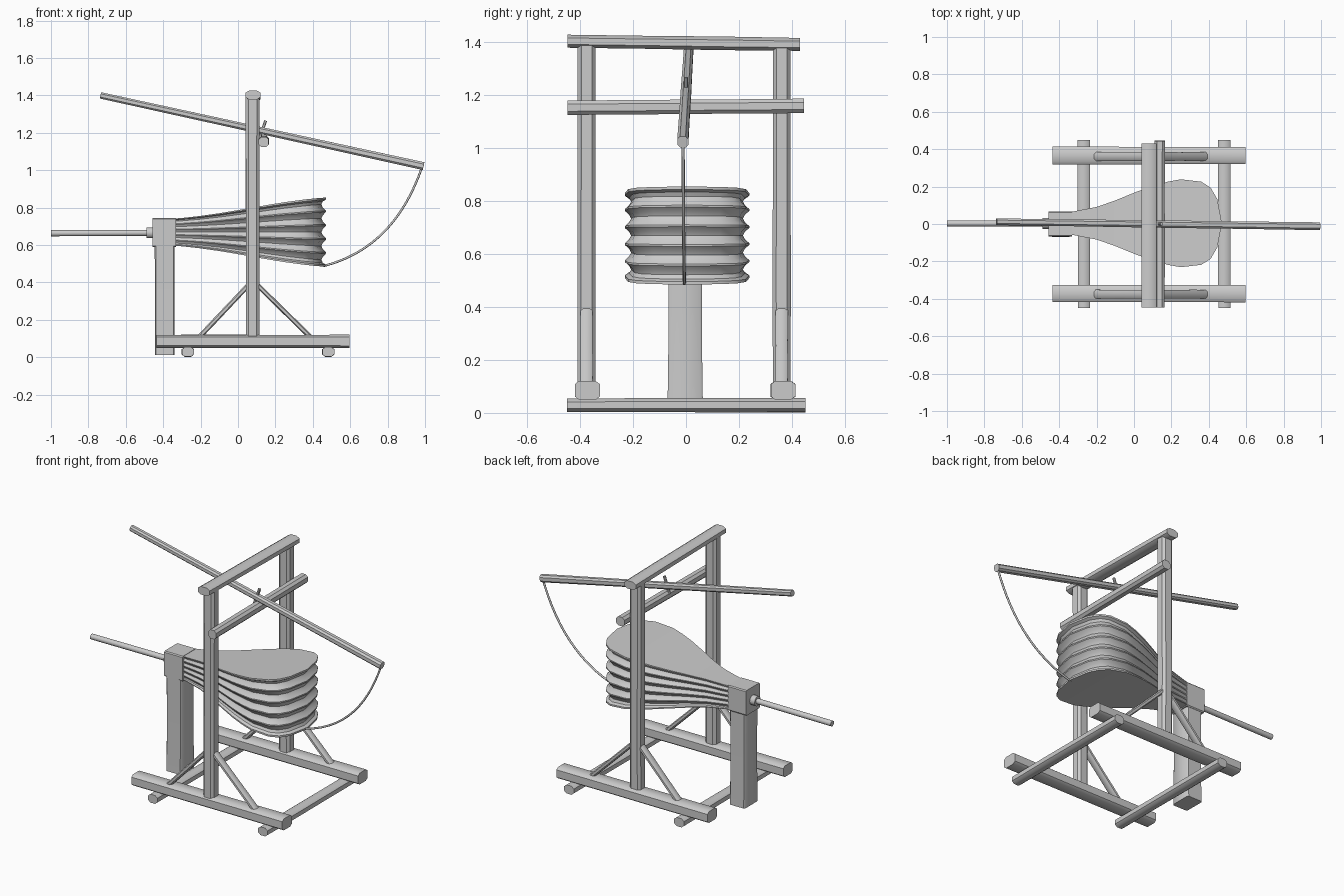
import bpy, bmesh, math, random
from mathutils import Vector

if "Cube" in bpy.data.objects:
    bpy.data.objects.remove(bpy.data.objects["Cube"])

random.seed(4)


def finish(name, bm, angle=40):
    bmesh.ops.recalc_face_normals(bm, faces=bm.faces[:])
    me = bpy.data.meshes.new(name)
    bm.to_mesh(me)
    bm.free()
    me.shade_smooth()
    me.set_sharp_from_angle(angle=math.radians(angle))
    ob = bpy.data.objects.new(name, me)
    bpy.context.collection.objects.link(ob)
    return ob


def skin(bm, rings):
    for a, b in zip(rings, rings[1:]):
        n = len(a)
        for i in range(n):
            j = (i + 1) % n
            bm.faces.new((a[i], a[j], b[j], b[i]))


def log(name, p0, p1, w, h, taper=1.0, cham=0.25, cuts=3, wobble=0.03, up=(0, 0, 1)):
    """Rough-hewn timber: chamfered w x h section run from p0 to p1."""
    p0, p1 = Vector(p0), Vector(p1)
    d = (p1 - p0).normalized()
    side = d.cross(Vector(up)).normalized()
    top = side.cross(d)
    c = 0.5 - cham
    sec = [(.5, -c), (.5, c), (c, .5), (-c, .5), (-.5, c), (-.5, -c), (-c, -.5), (c, -.5)]
    bm = bmesh.new()
    rings = []
    for k in range(cuts + 1):
        t = k / cuts
        s = 1 + (taper - 1) * t
        sw, sh = (s * (1 + random.uniform(-wobble, wobble)) for _ in range(2))
        rings.append([bm.verts.new(p0.lerp(p1, t) + side * u * w * sw + top * v * h * sh)
                      for u, v in sec])
    skin(bm, rings)
    bm.faces.new(rings[0])
    bm.faces.new(rings[-1])
    return finish(name, bm)


def tube(name, pts, radius, res=3):
    cu = bpy.data.curves.new(name, 'CURVE')
    cu.dimensions = '3D'
    cu.bevel_depth = radius
    cu.bevel_resolution = res
    cu.use_fill_caps = True
    sp = cu.splines.new('POLY')
    sp.points.add(len(pts) - 1)
    for p, co in zip(sp.points, pts):
        p.co = (*co, 1)
    ob = bpy.data.objects.new(name, cu)
    bpy.context.collection.objects.link(ob)
    return ob


# Base: two side beams on two cross feet
for s, yb, yp, tag in ((-1, -0.372, -0.375, "front"), (1, 0.366, 0.361, "back")):
    log(f"{tag}_base_beam", (-0.435, yb, 0.085), (0.595, yb, 0.085), 0.092, 0.07, cham=0.17)
    # Upright posts with diagonal braces
    log(f"{tag}_post", (0.078, yp, 0.1), (0.078, yp, 1.39), 0.068, 0.074, up=(1, 0, 0), cham=0.2)
    log(f"{tag}_brace_left", (0.06, yp, 0.39), (-0.205, yp, 0.11), 0.046, 0.026, cuts=4)
    log(f"{tag}_brace_right", (0.10, yp, 0.39), (0.385, yp, 0.11), 0.046, 0.026, cuts=4)
for x, tag in ((-0.268, "left"), (0.483, "right")):
    log(f"{tag}_cross_foot", (x, -0.448, 0.029), (x, 0.45, 0.029), 0.066, 0.052)

# Top beam and lever rest
log("top_beam", (0.08, -0.447, 1.402), (0.08, 0.43, 1.39), 0.08, 0.05)
log("lever_rest", (0.137, -0.447, 1.151), (0.137, 0.445, 1.158), 0.055, 0.055)

# Lever with its pivot pin
log("lever", (-0.735, 0.012, 1.400), (0.992, -0.012, 1.022), 0.036, 0.035, taper=1.18, cuts=4)
log("pivot_pin", (0.148, 0.0, 1.265), (0.112, 0.0, 1.165), 0.016, 0.016, cuts=1, up=(1, 0, 0))

# Rope sagging from the lever end to the bellows
p = [Vector(v) for v in ((0.985, -0.011, 1.02), (0.90, -0.01, 0.77),
                         (0.745, -0.008, 0.56), (0.455, -0.006, 0.487))]
rope = []
for i in range(15):
    t = i / 14
    q = 1 - t
    rope.append(p[0]*q**3 + p[1]*3*q*q*t + p[2]*3*q*t*t + p[3]*t**3)
tube("rope", rope, 0.006, 2)

# Stand, head block, collar and nozzle pipe
log("bellows_stand", (-0.392, -0.003, 0.012), (-0.392, -0.003, 0.61), 0.13, 0.105,
    up=(1, 0, 0), cham=0.06)
log("head_block", (-0.457, 0, 0.667), (-0.332, 0, 0.667), 0.134, 0.155, cham=0.04, cuts=1, wobble=0)
tube("nozzle_collar", [(-0.49, 0.003, 0.665), (-0.45, 0.003, 0.665)], 0.03)
tube("nozzle_pipe", [(-1.0, 0.003, 0.663), (-0.47, 0.003, 0.665)], 0.017)


# Bellows: teardrop outline stacked in pleats that fan out from the head
half = [(-0.35, 0.058), (-0.30, 0.068), (-0.20, 0.087), (-0.10, 0.122), (0.0, 0.163),
        (0.10, 0.20), (0.18, 0.222), (0.25, 0.235), (0.36, 0.222), (0.41, 0.19), (0.445, 0.13)]
outline = half + [(0.47, 0.0)] + [(x, -y) for x, y in reversed(half)]
n = len(outline)


def half_height(x):
    t = min(1, max(0, (x + 0.35) / 0.82))
    return 0.072 + 0.113 * (0.45 * t + 0.55 * t * t * (3 - 2 * t)) if t < 1 else 0.185


levels = [(0.0, 0), (0.03, 0)]
folds = 5
for k in range(folds):
    levels += [((k + 0.28) / folds, 0.7), ((k + 0.5) / folds, 1), ((k + 0.72) / folds, 0.7)]
    if k < folds - 1:
        levels += [((k + 0.95) / folds, 0), ((k + 1.05) / folds, 0)]
levels += [(0.97, 0), (1.0, 0)]

bm = bmesh.new()
rings = []
for t, inset in levels:
    ring = []
    for i, (x, y) in enumerate(outline):
        a = Vector(outline[max(i - 1, 0)])
        b = Vector(outline[min(i + 1, n - 1)])
        e = (b - a).normalized()
        nrm = Vector((-e.y, e.x))
        depth = 0.024 * inset * min(1, 0.3 + (x + 0.35) / 0.7)
        xx, yy = x - nrm.x * depth, y - nrm.y * depth
        if i in (0, n - 1):
            xx = x
        ring.append(bm.verts.new((xx, yy + 0.004,
                                  0.669 + half_height(x) * (2 * t - 1))))
    rings.append(ring)
skin(bm, rings)
# Top and bottom boards
for ring in (rings[0], rings[-1]):
    for i in range(n // 2 - 1):
        bm.faces.new((ring[i], ring[i + 1], ring[n - 2 - i], ring[n - 1 - i]))
    m = n // 2
    bm.faces.new((ring[m - 1], ring[m], ring[m + 1]))
finish("bellows", bm, 35)
